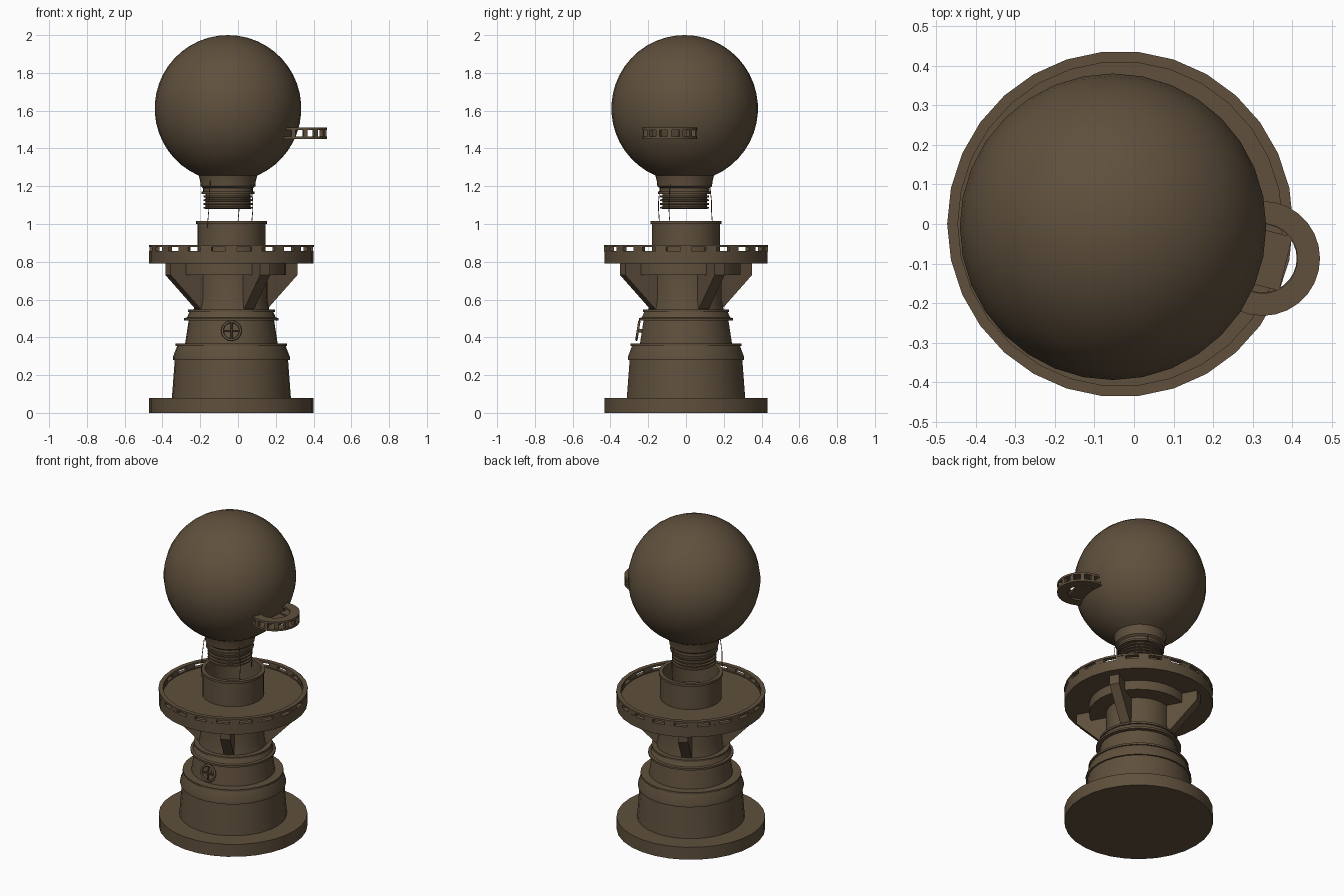
import bpy, bmesh, math
from mathutils import Matrix, Vector

cube = bpy.data.objects.get("Cube")
if cube:
    bpy.data.objects.remove(cube, do_unlink=True)

bronze = bpy.data.materials.new("dark bronze")
bronze.use_nodes = True
bronze.diffuse_color = (0.115, 0.08, 0.046, 1)
bronze.node_tree.nodes["Principled BSDF"].inputs["Base Color"].default_value = bronze.diffuse_color

AXIS = Vector((-0.035, 0, 0))       # axis of the pedestal
BULB = Vector((-0.053, -0.007, 0))  # axis of the globe
RING = Vector((0.325, -0.087, 0))   # centre of the side balcony


def finish(name, bm, smooth=True):
    bmesh.ops.recalc_face_normals(bm, faces=bm.faces)
    mesh = bpy.data.meshes.new(name)
    bm.to_mesh(mesh)
    bm.free()
    mesh.materials.append(bronze)
    obj = bpy.data.objects.new(name, mesh)
    bpy.context.collection.objects.link(obj)
    if smooth:
        bpy.ops.object.select_all(action="DESELECT")
        obj.select_set(True)
        bpy.context.view_layer.objects.active = obj
        bpy.ops.object.shade_smooth_by_angle(angle=math.radians(30))
    return obj


def lathe(name, profile, centre=AXIS, sides=30, closed=False):
    """Turn (radius, height) points round a vertical axis."""
    bm = bmesh.new()
    pts = profile + profile[:1] if closed else profile
    verts = [bm.verts.new((r, 0, z)) for r, z in pts]
    edges = [bm.edges.new(pair) for pair in zip(verts, verts[1:])]
    bmesh.ops.spin(bm, geom=verts + edges, cent=(0, 0, 0), axis=(0, 0, 1),
                   angle=math.tau, steps=sides, use_merge=False)
    bmesh.ops.remove_doubles(bm, verts=bm.verts, dist=1e-5)
    bmesh.ops.translate(bm, verts=bm.verts, vec=centre)
    return finish(name, bm)


def washer(name, r_in, r_out, z0, z1, centre=AXIS, sides=30):
    return lathe(name, [(r_in, z0), (r_out, z0), (r_out, z1), (r_in, z1)],
                 centre, sides, closed=True)


def posts(name, count, radius, depth, width, z0, z1, centre):
    """Ring of small blocks that leave slots between them."""
    bm = bmesh.new()
    for i in range(count):
        m = (Matrix.Translation(centre) @ Matrix.Rotation(math.tau * i / count, 4, "Z")
             @ Matrix.Translation((radius, 0, (z0 + z1) / 2))
             @ Matrix.Diagonal((depth, width, z1 - z0, 1)))
        bmesh.ops.create_cube(bm, size=1, matrix=m)
    return finish(name, bm, smooth=False)


def rod(name, points, radius):
    """Thin tube along a path."""
    curve = bpy.data.curves.new(name, "CURVE")
    curve.dimensions = "3D"
    curve.bevel_depth = radius
    curve.bevel_resolution = 1
    spline = curve.splines.new("POLY")
    spline.points.add(len(points) - 1)
    for p, co in zip(spline.points, points):
        p.co = (*co, 1)
    curve.materials.append(bronze)
    obj = bpy.data.objects.new(name, curve)
    bpy.context.collection.objects.link(obj)
    return obj


# Pedestal
lathe("base_disc", [(0, 0), (0.435, 0), (0.435, 0.08), (0, 0.08)])
lathe("stepped_body", [
    (0.315, 0.08), (0.3, 0.28), (0.31, 0.28), (0.31, 0.295), (0.287, 0.355),
    (0.295, 0.355), (0.295, 0.367), (0.245, 0.367), (0.226, 0.49), (0.25, 0.49),
    (0.25, 0.502), (0.235, 0.505), (0.222, 0.535), (0.23, 0.535), (0.23, 0.547),
    (0.2, 0.547), (0.19, 0.6), (0.19, 0.74)])
lathe("platform_underside", [(0, 0.73), (0.29, 0.73), (0.29, 0.79), (0, 0.79)])

# Platform with a slotted rim
lathe("platform", [(0, 0.79), (0.435, 0.79), (0.435, 0.857), (0.41, 0.857),
                   (0.41, 0.85), (0, 0.85)])
posts("rim_posts", 20, 0.422, 0.022, 0.06, 0.855, 0.88, AXIS)
washer("rim_top", 0.41, 0.437, 0.878, 0.89)

# Tapered braces under the platform
bm = bmesh.new()
for i in range(4):
    turn = Matrix.Translation(AXIS) @ Matrix.Rotation(math.radians(28 + 90 * i), 4, "Z")
    outline = [(0.17, 0.55), (0.2, 0.55), (0.38, 0.73), (0.38, 0.795), (0.17, 0.795)]
    face = bm.faces.new([bm.verts.new(turn @ Vector((r, -0.03, z))) for r, z in outline])
    out = bmesh.ops.extrude_face_region(bm, geom=[face])["geom"]
    bmesh.ops.translate(bm, verts=[v for v in out if isinstance(v, bmesh.types.BMVert)],
                        vec=turn.to_3x3() @ Vector((0, 0.06, 0)))
finish("braces", bm, smooth=False)

# Open socket cup
lathe("socket_cup", [(0.18, 0.84), (0.18, 1.0), (0.188, 1.0), (0.188, 1.015),
                     (0.165, 1.015), (0.165, 0.87), (0, 0.87)])

# Globe with a threaded neck
globe_r, globe_z = 0.388, 1.612
neck = [(0, 1.08), (0.115, 1.08)]
for i in range(4):
    z = 1.08 + 0.02 * i
    neck += [(0.13, z + 0.002), (0.13, z + 0.01), (0.118, z + 0.012), (0.118, z + 0.02)]
neck += [(0.14, 1.16), (0.14, 1.172), (0.132, 1.172), (0.132, 1.19), (0.145, 1.2),
         (0.147, 1.225)]
start = math.asin(0.155 / globe_r)
for i in range(21):
    a = start + (math.pi - start) * i / 20
    neck.append((globe_r * math.sin(a), globe_z - globe_r * math.cos(a)))
lathe("globe", neck, BULB, 32)

# Loose wires between the neck and the cup
for i, (x, y) in enumerate([(-0.155, -0.145), (0.078, -0.09), (0.005, 0.135)]):
    inward = Vector((x, y, 0)).lerp(BULB, 0.08)
    rod(f"wire_{i + 1}", [(inward.x, inward.y, 1.23), (x, y, 1.12), (x, y, 1.07),
                          (x - 0.008, y + 0.006, 0.98)], 0.002)

# Slotted balcony on the side of the globe
washer("balcony_floor", 0.088, 0.145, 1.45, 1.463, RING, 28)
washer("balcony_top", 0.088, 0.145, 1.497, 1.51, RING, 28)
posts("balcony_posts", 14, 0.133, 0.02, 0.022, 1.46, 1.5, RING)
washer("balcony_inner_wall", 0.086, 0.094, 1.45, 1.463, RING, 28)
bm = bmesh.new()
bmesh.ops.create_cube(bm, size=1, matrix=Matrix.Translation((0.33, -0.087, 1.457))
                      @ Matrix.Rotation(math.radians(-14), 4, "Z")
                      @ Matrix.Diagonal((0.11, 0.14, 0.012, 1)))
finish("balcony_plate", bm, smooth=False)

# Hand wheel on the front of the body
wheel_c = Vector((-0.035, -0.255, 0.435))
tilt = Matrix.Rotation(math.radians(-9), 3, "X")


def on_wheel(radius, angle):
    return wheel_c + tilt @ Vector((radius * math.cos(angle), 0, radius * math.sin(angle)))


rim = rod("wheel_rim", [on_wheel(0.048, math.tau * i / 20) for i in range(20)], 0.007)
rim.data.splines[0].use_cyclic_u = True
for i in range(2):
    a = math.pi / 2 * i
    rod(f"wheel_spoke_{i + 1}", [on_wheel(0.048, a), on_wheel(-0.048, a)], 0.005)
rod("wheel_stem", [wheel_c, wheel_c + Vector((0, 0.05, 0))], 0.012)
